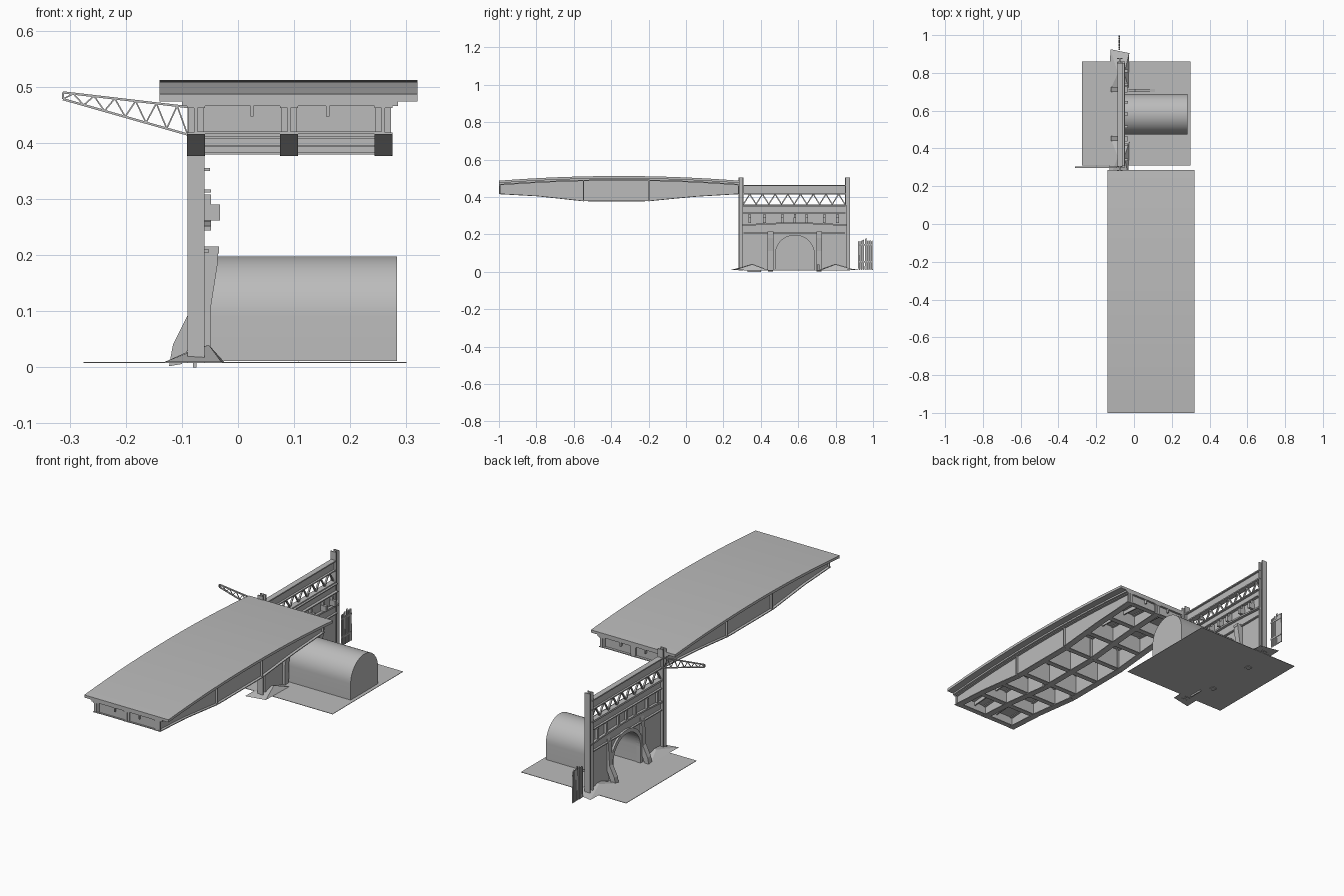
import bpy, math, random
from mathutils import Vector

cube = bpy.data.objects.get("Cube")
if cube:
    bpy.data.objects.remove(cube, do_unlink=True)
random.seed(4)

grey = bpy.data.materials.new("concrete_grey")
grey.use_nodes = True
grey.diffuse_color = (0.5, 0.5, 0.5, 1)
grey.node_tree.nodes["Principled BSDF"].inputs["Base Color"].default_value = (0.5, 0.5, 0.5, 1)


def add_mesh(name, verts, faces):
    mesh = bpy.data.meshes.new(name)
    mesh.from_pydata(verts, [], faces)
    mesh.materials.append(grey)
    obj = bpy.data.objects.new(name, mesh)
    bpy.context.collection.objects.link(obj)
    return obj


def prism(name, pts, axis, a, b, cap_a=True):
    """Extrude a profile along x (points are y, z) or along y (points are x, z)."""
    def place(p, t):
        return (t, p[0], p[1]) if axis == "x" else (p[0], t, p[1])
    area = sum(p[0] * q[1] - q[0] * p[1] for p, q in zip(pts, pts[1:] + pts[:1]))
    if (area < 0) == (axis == "x"):
        pts = pts[::-1]
    n = len(pts)
    verts = [place(p, a) for p in pts] + [place(p, b) for p in pts]
    faces = [(i, (i + 1) % n, n + (i + 1) % n, n + i) for i in range(n)]
    faces.append(tuple(range(n, 2 * n)))
    if cap_a:
        faces.append(tuple(reversed(range(n))))
    return add_mesh(name, verts, faces)


def box(name, x0, x1, y0, y1, z0, z1):
    return prism(name, [(y0, z0), (y1, z0), (y1, z1), (y0, z1)], "x", x0, x1)


def bar(name, axis, p, q, width, a, b):
    """Straight bar between two profile points."""
    p, q = Vector(p), Vector(q)
    d = (q - p).normalized() * width / 2
    s = Vector((-d.y, d.x))
    return prism(name, [tuple(v) for v in (p + s, p - s, q - s, q + s)], axis, a, b)


def lerp(points, y):
    for (y0, z0), (y1, z1) in zip(points, points[1:]):
        if y <= y1:
            return z0 + (z1 - z0) * (y - y0) / (y1 - y0)
    return points[-1][1]


# --- bridge span ---
Y0, Y1, MID = -1.0, 0.285, -0.3575
steps = [Y0 + (Y1 - Y0) * i / 32 for i in range(33)]
haunch = [(-1, .415), (-.8, .404), (-.66, .389), (-.55, .377), (-.2, .377),
          (-.08, .389), (.06, .402), (.285, .415)]


def top(y):
    return .512 - .025 * ((y - MID) / .6425) ** 2


def bottom(y):
    return lerp(haunch, y)


def strip(name, x0, x1, upper, lower):
    pts = [(y, upper(y)) for y in steps] + [(y, lower(y)) for y in reversed(steps)]
    return prism(name, pts, "x", x0, x1)


strip("road_deck", -.14, .32, top, lambda y: top(y) - .013)
strip("deck_haunch", -.1, .285, lambda y: top(y) - .013, lambda y: top(y) - .021)
girders = [-.075, .091, .259]
for gx in girders:
    strip("girder_web", gx - .003, gx + .003, lambda y: top(y) - .021, bottom)
    strip("girder_lower_flange", gx - .016, gx + .016, lambda y: bottom(y) + .004, bottom)
    strip("girder_upper_flange", gx - .016, gx + .016, lambda y: top(y) - .021,
          lambda y: top(y) - .025)
    for y in (-.997, -.55, -.2, .278):
        box("girder_stiffener", gx - .014, gx + .014, y, y + .005, bottom(y), top(y) - .021)
for sx in (.025, .16):
    strip("stringer", sx - .003, sx + .003, lambda y: top(y) - .021, lambda y: top(y) - .04)
for i in range(9):
    y = -.99 + i * .1575
    z = min(bottom(y) + .002, .416)
    box("cross_beam_web", girders[0], girders[2], y - .003, y + .003, z, top(y) - .02)
    box("cross_beam_flange", girders[0], girders[2], y - .01, y + .015, z, z + .004)

# --- ground and tunnel ---
box("ground", -.275, .3, .31, .86, .008, .01)


def arch(c, r, base, spring):
    curve = [(c - r * math.cos(math.pi * i / 24), spring + r * math.sin(math.pi * i / 24))
             for i in range(25)]
    return [(c - r, base)] + curve + [(c + r, base)]


C = .582
tunnel = prism("tunnel_vault", arch(C, .107, .011, .091), "x", -.062, .283, cap_a=False)
bpy.ops.object.select_all(action="DESELECT")
tunnel.select_set(True)
bpy.context.view_layer.objects.active = tunnel
bpy.ops.object.shade_smooth_by_angle()

# --- gate wall with arched opening ---
wall = [(.3, .01)] + arch(C, .106, .01, .091) + [(.86, .01), (.86, .355), (.3, .355)]
prism("gate_wall", wall, "x", -.075, -.062)
ring = arch(C, .125, .01, .091) + arch(C, .106, .01, .091)[::-1]
prism("arch_surround", ring, "x", -.085, -.073)

# Gently bowed ledge above the arch
bow = [(.3 + .56 * i / 16, .244 + .012 * math.sin(math.pi * i / 16)) for i in range(17)]
prism("bowed_ledge", bow + [(y, z + .008) for y, z in reversed(bow)], "x", -.087, -.048)

# Posts at both gate ends, H shaped in plan
for y0, y1 in ((.28, .307), (.85, .878)):
    box("post_web", -.079, -.071, y0, y1, .008, .505)
    for y in (y0, y1 - .005):
        box("post_flange", -.09, -.06, y, y + .005, .008, .505)

# Flat beams, ledges and the lattice
box("upper_beam_web", -.078, -.07, .3, .856, .418, .465)
for z0, z1 in ((.414, .42), (.459, .465), (.354, .361)):
    box("beam_flange", -.087, -.06, .3, .856, z0, z1)
for z, x1 in ((.312, -.048), (.35, -.05), (.205, -.052)):
    box("wall_ledge", -.085, x1, .306, .852, z, z + .005)
bays = 16
for i in range(bays):
    ya, yb = (.307 + .543 * k / bays for k in (i, i + 1))
    za, zb = (.361, .415) if i % 2 == 0 else (.415, .361)
    bar("lattice_bar", "x", (ya, za), (yb, zb), .006, -.079, -.071)

# Small corbels on both faces
for y in (.34, .42, .515, .582, .645, .74, .81):
    box("corbel", -.063, -.032, y - .007, y + .007, .262, .29)
    box("corbel_stem", -.063, -.048, y - .005, y + .005, .285, .308)
    box("outer_corbel", -.087, -.074, y - .006, y + .006, .258, .308)

# Buttresses beside the arch
outer = [(-.074, .235), (-.083, .2), (-.09, .092), (-.116, .04), (-.123, .002),
         (-.1, .006), (-.074, .07)]
inner = [(-.063, .21), (-.035, .215), (-.037, .18), (-.048, .11), (-.05, .01), (-.063, .01)]
for y in (.452, .712):
    prism("outer_buttress", outer, "y", y - .013, y + .013)
    prism("inner_buttress", inner, "y", y - .015, y + .015)
    box("buttress_cap", -.063, -.034, y - .015, y + .015, .203, .215)

# --- earth mounds, low wedge and floor lip ---
for y0, ym, y1 in ((.24, .355, .455), (.7, .8, .925)):
    verts = [(-.13, y0, .01), (-.03, y0 + .02, .01), (-.025, y1 - .02, .01), (-.125, y1, .01),
             (-.085, ym, .03), (-.052, ym, .04)]
    add_mesh("earth_mound", verts,
             [(0, 1, 5, 4), (1, 2, 5), (2, 3, 4, 5), (3, 0, 4), (3, 2, 1, 0)])
prism("low_wedge", [(-.04, .01), (.005, .04), (.112, .01), (.005, .034)], "y", .7, .715)
box("floor_lip", -.08, -.074, .33, .4, 0, .01)

# --- lattice jib ---
JA, JB = .296, .304


def chord(t, upper):
    return (-.09 - .222 * t, (.464 + .026 * t) if upper else (.415 + .063 * t))


for upper in (True, False):
    bar("jib_chord", "y", chord(0, upper), chord(1, upper), .004, JA, JB)
bar("jib_tip", "y", chord(1, True), chord(1, False), .003, JA, JB)
for i in range(12):
    bar("jib_brace", "y", chord(i / 12, i % 2 == 1), chord((i + 1) / 12, i % 2 == 0),
        .0025, JA + .002, JB - .002)

# --- plank fence ---
for i in range(7):
    y, lean = .921 + i * .0115, random.uniform(-.002, .002)
    h = random.uniform(.165, .185)
    prism("fence_plank", [(y, .012), (y + .0085, .01), (y + .0085 + lean, h),
                          (y + lean, h - .006)], "x", -.081, -.077)
for z in (.05, .14):
    box("fence_rail", -.077, -.075, .921, .998, z, z + .008)
